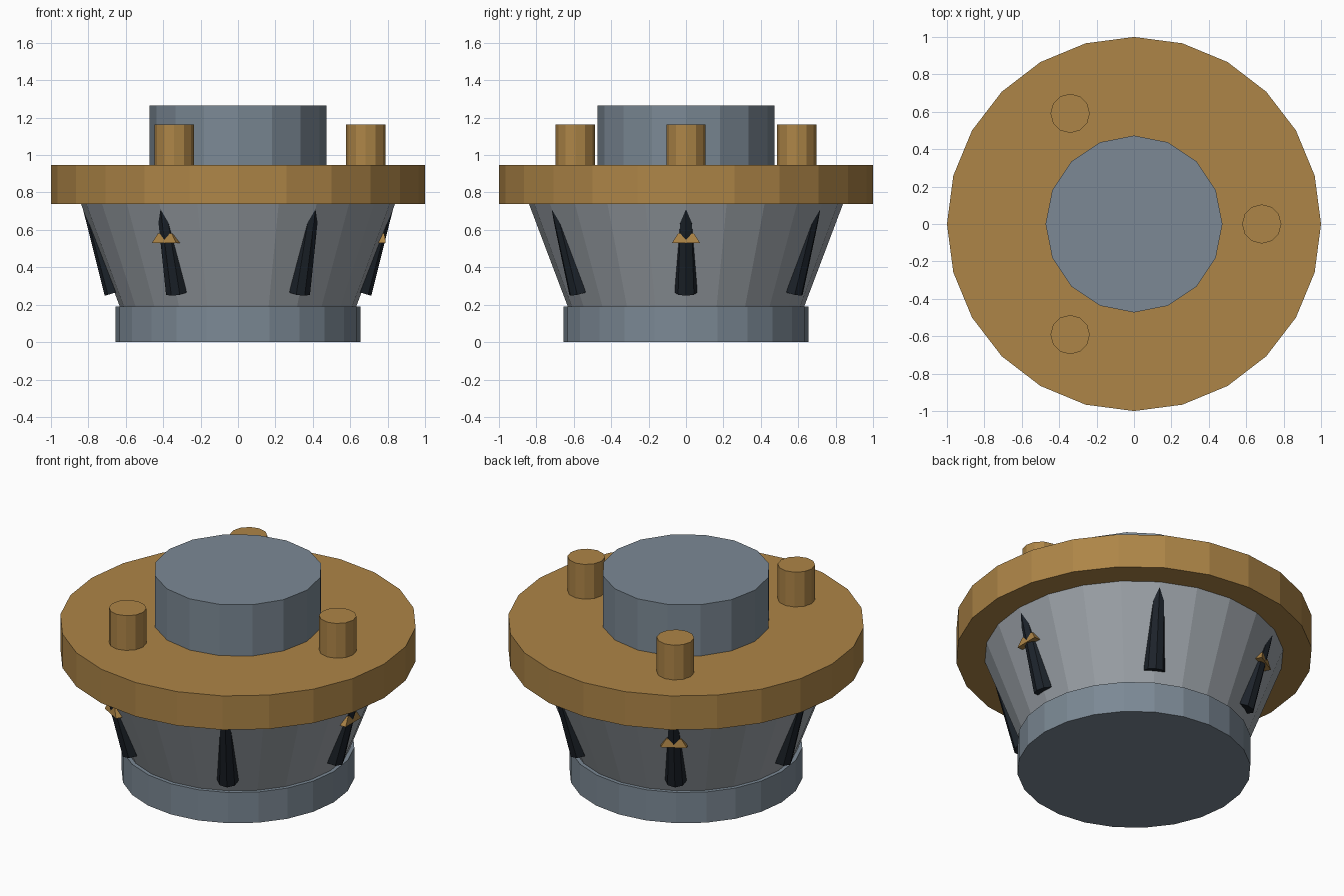
import bpy, bmesh
from math import radians, sqrt
from mathutils import Vector, Matrix

if "Cube" in bpy.data.objects:
    bpy.data.objects.remove(bpy.data.objects["Cube"])


def material(name, rgb):
    m = bpy.data.materials.new(name)
    m.diffuse_color = (*rgb, 1)
    m.use_nodes = True
    m.node_tree.nodes["Principled BSDF"].inputs["Base Color"].default_value = m.diffuse_color
    return m


STEEL = material("steel_blue", (0.20, 0.25, 0.30))
SILVER = material("silver", (0.33, 0.36, 0.39))
BRASS = material("brass", (0.42, 0.235, 0.063))
DARK = material("dark", (0.012, 0.017, 0.024))


def finish(name, bm, mat, turn=0):
    bmesh.ops.transform(bm, matrix=Matrix.Rotation(radians(turn), 4, 'Z'), verts=bm.verts)
    bmesh.ops.recalc_face_normals(bm, faces=bm.faces)
    me = bpy.data.meshes.new(name)
    bm.to_mesh(me)
    bm.free()
    me.materials.append(mat)
    ob = bpy.data.objects.new(name, me)
    bpy.context.collection.objects.link(ob)
    return ob


def frustum(name, a, b, r1, r2, sides, mat, turn=0):
    """Capped frustum from point a to point b (both in the xz plane)."""
    a, b = Vector(a), Vector(b)
    d = b - a
    tilt = Vector((0, 0, 1)).rotation_difference(d).to_matrix().to_4x4()
    bm = bmesh.new()
    bmesh.ops.create_cone(bm, cap_ends=True, segments=sides, radius1=r1, radius2=r2,
                          depth=d.length, matrix=Matrix.Translation((a + b) / 2) @ tilt)
    return finish(name, bm, mat, turn)


# Main stack
frustum("base_ring", (0, 0, 0), (0, 0, 0.19), 0.655, 0.655, 24, STEEL)
frustum("tapered_body", (0, 0, 0.19), (0, 0, 0.74), 0.632, 0.84, 24, SILVER)
frustum("flange", (0, 0, 0.738), (0, 0, 0.948), 1, 1, 24, BRASS)
frustum("top_hub", (0, 0, 0.93), (0, 0, 1.265), 0.473, 0.473, 16, STEEL)

# Pegs on the flange
for i in range(3):
    frustum(f"peg_{i}", (0.683, 0, 0.93), (0.683, 0, 1.163), 0.105, 0.105, 12, BRASS, i * 120)

# Leaning fins sinking into the tapered body
for i in range(6):
    frustum(f"fin_{i}", (0.655, 0, 0.265), (0.79, 0, 0.72), 0.06, 0.04, 8, DARK, i * 60)

# Brass clasps on every second fin
for i in range(3):
    bm = bmesh.new()
    for z, front, half in ((0.53, 0.790, 0.075), (0.58, 0.783, 0.043)):
        for x in (0.70, front):
            for y in (-half, half):
                bm.verts.new((x, y, z))
    bmesh.ops.convex_hull(bm, input=bm.verts)
    finish(f"clasp_{i}", bm, BRASS, i * 120)
